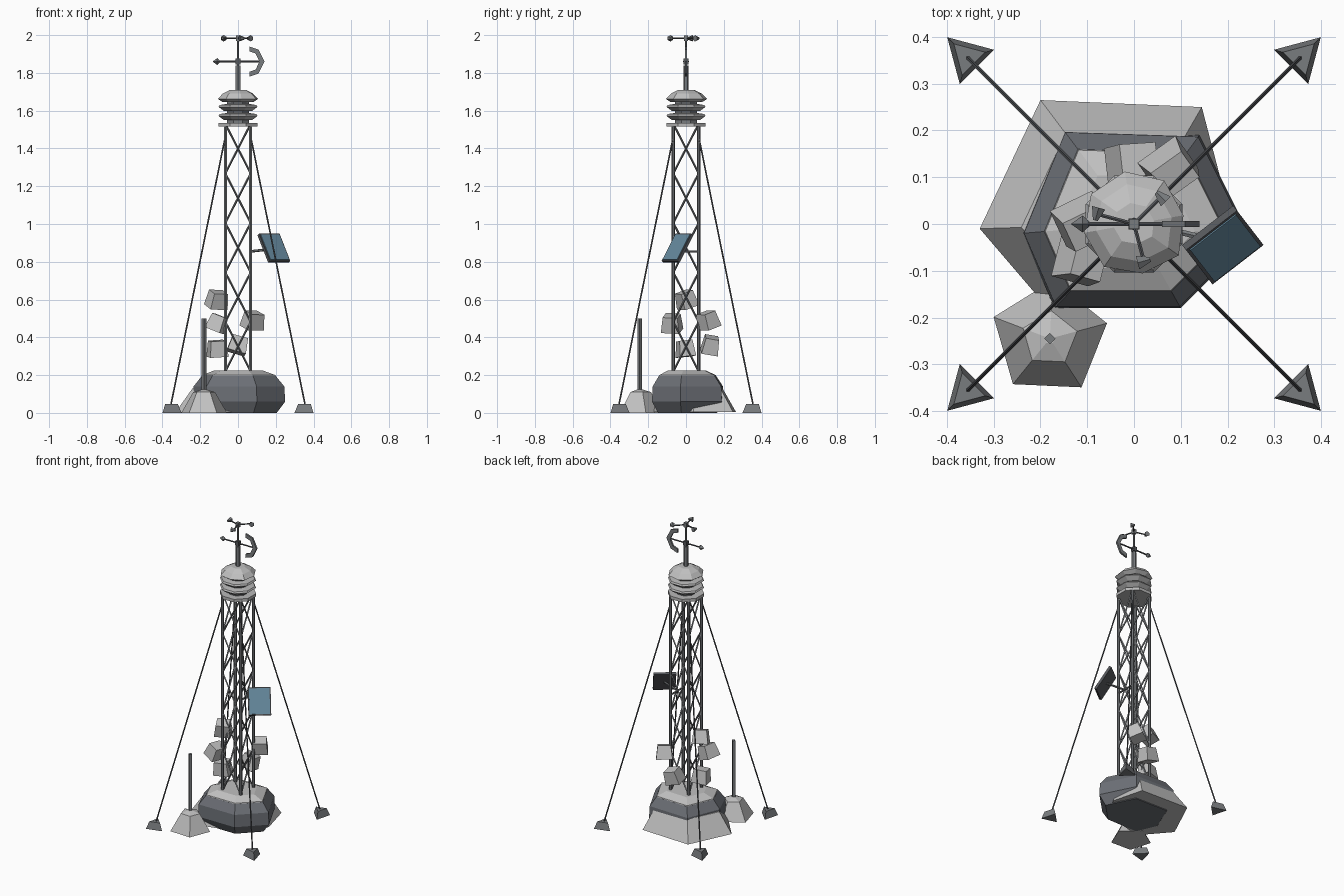
import bpy, bmesh, math, random
from mathutils import Vector, Matrix, Euler

random.seed(4)
cube = bpy.data.objects.get("Cube")
if cube:
    bpy.data.objects.remove(cube)


def material(name, r, g, b):
    m = bpy.data.materials.new(name)
    m.use_nodes = True
    m.diffuse_color = (r, g, b, 1)
    m.node_tree.nodes["Principled BSDF"].inputs["Base Color"].default_value = (r, g, b, 1)
    return m


snow = material("snow", 0.53, 0.53, 0.53)
enamel = material("pale_enamel", 0.48, 0.48, 0.48)
rock = material("slate_rock", 0.15, 0.16, 0.18)
steel = material("steel", 0.19, 0.2, 0.21)
dark = material("dark_metal", 0.09, 0.095, 0.105)
blue = material("panel_blue", 0.13, 0.25, 0.34)


def finish(name, bm, mat):
    bmesh.ops.recalc_face_normals(bm, faces=bm.faces)
    mesh = bpy.data.meshes.new(name)
    bm.to_mesh(mesh)
    bm.free()
    mesh.materials.append(mat)
    ob = bpy.data.objects.new(name, mesh)
    bpy.context.collection.objects.link(ob)
    return ob


def rod(name, a, b, r, mat, r2=None, sides=6):
    """Straight tapered bar between two points."""
    a, b = Vector(a), Vector(b)
    d = b - a
    bm = bmesh.new()
    turn = d.to_track_quat('Z', 'Y').to_matrix().to_4x4()
    bmesh.ops.create_cone(bm, cap_ends=True, segments=sides, radius1=r,
                          radius2=r if r2 is None else r2, depth=d.length,
                          matrix=Matrix.Translation((a + b) / 2) @ turn)
    return finish(name, bm, mat)


def loft(name, outline, levels, mat, centre=(0, 0)):
    """Stack scaled copies of an outline at (scale, height) levels."""
    bm = bmesh.new()
    rings = [[bm.verts.new((centre[0] + x * s, centre[1] + y * s, z)) for x, y in outline]
             for s, z in levels]
    n = len(outline)
    for low, high in zip(rings, rings[1:]):
        for i in range(n):
            j = (i + 1) % n
            bm.faces.new((low[i], low[j], high[j], high[i]))
    bm.faces.new(rings[0][::-1])
    bm.faces.new(rings[-1])
    return finish(name, bm, mat)


def ngon(n, turn=0.0, jitter=0.0):
    pts = []
    for i in range(n):
        a = math.radians(turn + 360 * i / n)
        k = 1 + random.uniform(-jitter, jitter)
        pts.append((k * math.cos(a), k * math.sin(a)))
    return pts


def box(name, size, matrix, mat, taper=1.0):
    bm = bmesh.new()
    bmesh.ops.create_cube(bm, size=1)
    for v in bm.verts:
        k = taper if v.co.z > 0 else 1
        v.co = Vector((v.co.x * size[0] * k, v.co.y * size[1] * k, v.co.z * size[2]))
    bm.transform(matrix)
    return finish(name, bm, mat)


# Boulder, its snow cap and the drift behind it
stone = [(0.25, -0.03), (0.14, 0.19), (-0.15, 0.2), (-0.24, -0.02), (-0.17, -0.18), (0.1, -0.18)]
loft("boulder", stone, [(0.82, 0), (1, 0.06), (0.98, 0.14), (0.8, 0.195)], rock)
loft("boulder_snow_cap", stone, [(0.82, 0.18), (0.79, 0.2), (0.52, 0.225)], snow)
drift = [(0.2, 0.04), (0.145, 0.25), (-0.2, 0.265), (-0.33, -0.01), (-0.18, -0.185), (0.1, -0.12)]
loft("snow_drift", drift, [(1, 0.004), (0.73, 0.13)], snow)

# Snow mound with marker stake
loft("stake_mound", ngon(5, 15, 0.05), [(0.13, 0), (0.062, 0.11), (0.012, 0.125)], snow, (-0.18, -0.245))
rod("marker_stake", (-0.18, -0.245, 0.1), (-0.18, -0.245, 0.5), 0.012, steel, sides=4)

# Lattice tower
half, base, top, bays = 0.067, 0.2, 1.53, 5
corners = [(half, half), (-half, half), (-half, -half), (half, -half)]
step = (top - 0.22) / bays
for i, (x, y) in enumerate(corners):
    rod(f"tower_leg_{i}", (x, y, base), (x, y, top), 0.0095, steel)
    u, v = corners[(i + 1) % 4]
    for k in range(bays):
        z0, z1 = 0.22 + k * step, 0.22 + (k + 1) * step
        rod(f"brace_up_{i}_{k}", (x, y, z0), (u, v, z1), 0.0055, steel, sides=4)
        rod(f"brace_down_{i}_{k}", (u, v, z0), (x, y, z1), 0.0055, steel, sides=4)

# Guy wires and triangular anchors
for sx in (-1, 1):
    for sy in (-1, 1):
        side = f"{'left' if sx > 0 else 'right'}_{'back' if sy > 0 else 'front'}"
        rod("guy_wire_" + side, (sx * 0.07, sy * 0.07, 1.45), (sx * 0.357, sy * 0.357, 0.035), 0.0045, dark, sides=5)
        loft("anchor_" + side, ngon(3, math.degrees(math.atan2(sy, sx))), [(0.06, 0), (0.04, 0.047)],
             steel, (sx * 0.357, sy * 0.357))

# Louvred instrument housing with snow on top
octagon = ngon(8, 22.5)
loft("platform", octagon, [(0.112, 1.515), (0.112, 1.535)], enamel)
loft("housing_core", octagon, [(0.062, 1.53), (0.062, 1.67)], steel)
for k, z in enumerate((1.55, 1.598)):
    loft(f"louvre_{k}", octagon, [(0.08, z), (0.112, z + 0.022), (0.105, z + 0.032), (0.07, z + 0.037)], enamel)
loft("housing_snow_cap", ngon(8, 10, 0.05),
     [(0.085, 1.645), (0.112, 1.662), (0.085, 1.69), (0.045, 1.71)], snow)

# Mast and wind vane
rod("mast", (0, 0, 1.69), (0, 0, 1.84), 0.014, steel)
rod("spindle", (0, 0, 1.83), (0, 0, 1.99), 0.0065, steel)
vz = 1.86
rod("vane_bar", (-0.12, 0, vz), (0.135, 0, vz), 0.005, dark)
box("vane_hub", (0.024, 0.024, 0.03), Matrix.Translation((0, 0, vz)), dark)
for name, tip in (("vane_point_tip", -0.135), ("vane_point_back", -0.09)):
    rod(name, (-0.11, 0, vz), (tip, 0, vz), 0.018, steel, r2=0.0, sides=4)

# Crescent vane tail
bm = bmesh.new()
arc = [math.radians(a) for a in (-90, -52, 0, 52, 90)]
rows = [[bm.verts.new((0.06 + r * math.cos(a), y, vz + r * math.sin(a)))
         for r, y in ((0.08, -0.006), (0.08, 0.006), (0.054, 0.006), (0.054, -0.006))] for a in arc]
for p, q in zip(rows, rows[1:]):
    for i in range(4):
        j = (i + 1) % 4
        bm.faces.new((p[i], p[j], q[j], q[i]))
bm.faces.new(rows[0])
bm.faces.new(rows[-1])
finish("vane_tail", bm, steel)

# Three-cup wind gauge
cz = 1.983
box("gauge_hub", (0.022, 0.022, 0.03), Matrix.Translation((0, 0, cz)), steel)
for k, deg in enumerate((45, 165, 285)):
    a = math.radians(deg)
    out = Vector((math.cos(a), math.sin(a), 0))
    tangent = Vector((-out.y, out.x, 0)) * 0.014
    tip = out * 0.082 + Vector((0, 0, cz))
    rod(f"gauge_arm_{k}", (0, 0, cz), tip, 0.0045, dark)
    rod(f"gauge_cup_{k}", tip - tangent, tip + tangent, 0.017, steel, r2=0.006)

# Solar panel on its bracket
u = Vector((0.11, 0.085, 0)).normalized()
v = Vector((-0.055, 0.075, 0.145)).normalized()
n = u.cross(v).normalized()
v = n.cross(u)
place = Matrix.Translation((0.19, -0.045, 0.872)) @ Matrix((u, v, n)).transposed().to_4x4()
box("panel_frame", (0.138, 0.172, 0.016), place, dark)
box("panel_cells", (0.124, 0.158, 0.006), place @ Matrix.Translation((0, 0, 0.008)), blue)
rod("panel_bracket", (half, -0.01, 0.855), (0.185, -0.038, 0.868), 0.007, steel)
rod("bracket_crossbar", (half, -half, 0.855), (half, half, 0.855), 0.006, steel)

# Ice chunks clinging to the lattice
chunks = [(-0.11, 0, 0.6), (-0.11, -0.075, 0.475), (0.08, 0.115, 0.49), (-0.11, -0.005, 0.34), (0, 0.13, 0.36)]
for k, spot in enumerate(chunks):
    tilt = Euler([random.uniform(-0.45, 0.45), random.uniform(-0.45, 0.45), random.uniform(0, 1.5)])
    box(f"ice_chunk_{k}", (0.1, 0.088, 0.085), Matrix.Translation(spot) @ tilt.to_matrix().to_4x4(), snow, 0.8)
